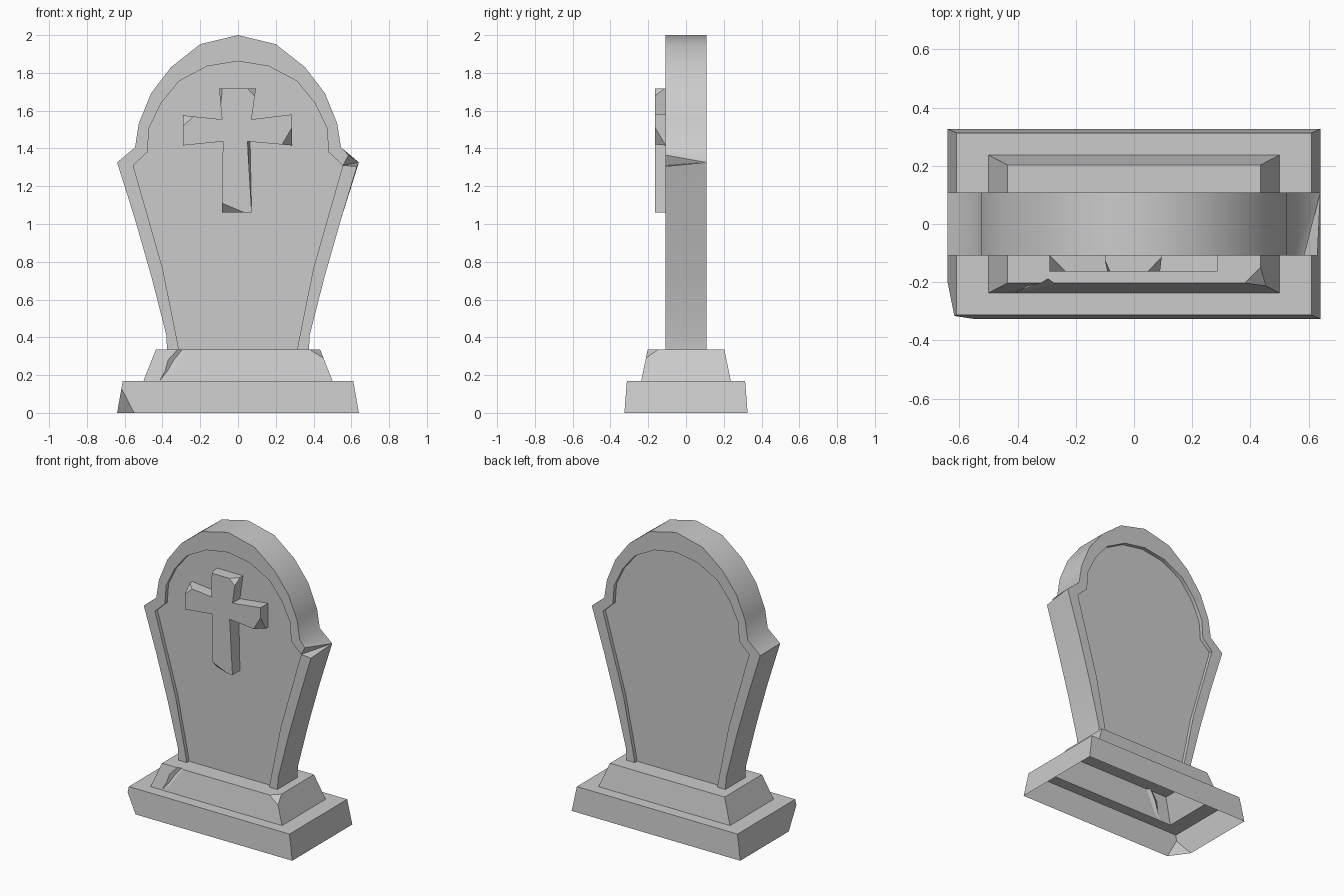
import bpy
import bmesh
from math import radians
from mathutils import Vector

cube = bpy.data.objects.get("Cube")
if cube:
    bpy.data.objects.remove(cube)

stone = bpy.data.materials.new("grey_stone")
stone.use_nodes = True
GREY = (0.6, 0.6, 0.6, 1)
stone.diffuse_color = GREY
stone.node_tree.nodes["Principled BSDF"].inputs["Base Color"].default_value = GREY


def finish(name, bm, smooth=False):
    bmesh.ops.recalc_face_normals(bm, faces=bm.faces)
    mesh = bpy.data.meshes.new(name)
    bm.to_mesh(mesh)
    bm.free()
    mesh.materials.append(stone)
    ob = bpy.data.objects.new(name, mesh)
    bpy.context.collection.objects.link(ob)
    if smooth:
        bpy.ops.object.select_all(action="DESELECT")
        ob.select_set(True)
        bpy.context.view_layer.objects.active = ob
        bpy.ops.object.shade_smooth_by_angle(angle=radians(45))
    return ob


def nearest(bm, point):
    return min(bm.verts, key=lambda v: (v.co - Vector(point)).length)


def chip(bm, corner, cuts):
    """Break off one corner; cuts are the lengths along x, y and z."""
    v = nearest(bm, corner)
    ends = []
    for e in list(v.link_edges):
        d = e.other_vert(v).co - v.co
        axis = max(range(3), key=lambda a: abs(d[a]))
        ends.append(bmesh.utils.edge_split(e, v, cuts[axis] / abs(d[axis]))[1])
    for f in list(v.link_faces):
        a, b = [p for p in ends if p in f.verts[:]]
        bmesh.utils.face_split(f, a, b)
    bmesh.ops.delete(bm, geom=[v], context="VERTS")
    bm.faces.new(ends)


def tiers(rects):
    """Stack of rectangles (half x, half y, z) joined by walls."""
    bm = bmesh.new()
    rings = [[bm.verts.new((sx * x, sy * y, z))
              for sx, sy in ((-1, -1), (1, -1), (1, 1), (-1, 1))]
             for x, y, z in rects]
    for lo, hi in zip(rings, rings[1:]):
        for i in range(4):
            j = (i + 1) % 4
            bm.faces.new((lo[i], lo[j], hi[j], hi[i]))
    return bm, rings


# Lower plinth: hollow underneath, with a broken front corner
bm, rings = tiers([(0.64, 0.326, 0), (0.61, 0.313, 0.17), (0.5, 0.237, 0.17)])
chip(bm, (-0.64, -0.326, 0), (0.09, 0.125, 0.13))
finish("lower_plinth", bm)

# Upper plinth: hollow, capped, with a chipped corner and a crack in front
bm, rings = tiers([(0.5, 0.237, 0.17), (0.435, 0.203, 0.335)])
bm.faces.new(rings[1])
chip(bm, (0.435, -0.203, 0.335), (0.055, 0.055, 0.045))


def split_at(x, row, z):
    """Add a vertex at x on the front edge that starts at the left corner."""
    v = nearest(bm, (row[0], row[1], z))
    e = max(v.link_edges, key=lambda k: k.other_vert(v).co.x - v.co.x)
    span = e.other_vert(v).co.x - v.co.x
    return bmesh.utils.edge_split(e, v, (x - v.co.x) / span)[1]


def on_front(x, z, depth=0):
    return (x, -0.237 + 0.034 * (z - 0.17) / 0.165 + depth, z)


foot = split_at(-0.415, (-0.5, -0.237), 0.17)
tops = [split_at(x, (-0.435, -0.203), 0.335) for x in (-0.275, -0.295, -0.32)]
chains = [
    [on_front(-0.36, 0.21), on_front(-0.32, 0.27)],
    [on_front(-0.375, 0.22, 0.012), on_front(-0.34, 0.28, 0.015)],
    [on_front(-0.385, 0.225), on_front(-0.37, 0.28)],
]
for top, chain in zip(tops, chains):
    face = next(f for f in foot.link_faces if top in f.verts[:])
    bmesh.utils.face_split(face, foot, top, coords=chain)
tops[1].co.y += 0.015
finish("upper_plinth", bm)

# Headstone slab: arched rim around a recessed panel on both faces
outer_half = [(0.375, 0.33), (0.38, 0.414), (0.46, 0.727), (0.545, 1.024),
              (0.64, 1.326), (0.545, 1.406), (0.525, 1.533), (0.46, 1.692),
              (0.355, 1.83), (0.2, 1.952), (0, 2.0)]
inner_half = [(0.312, 0.33), (0.328, 0.414), (0.4, 0.77), (0.475, 1.03),
              (0.555, 1.31), (0.48, 1.38), (0.47, 1.51), (0.407, 1.64),
              (0.312, 1.756), (0.164, 1.835), (0, 1.862)]
HALF, RECESS = 0.108, 0.026


def whole(half):
    return [(-x, z) for x, z in half] + half[-2::-1]


bm = bmesh.new()


def row(points, y):
    return [bm.verts.new((x, y, z)) for x, z in points]


outline, inset = whole(outer_half), whole(inner_half)
count = len(outline)
shoulder = count - 5
edges = {}
for side in (-1, 1):
    start = row(outline, side * HALF)
    end = list(start)
    rim = row(inset, side * HALF)
    floor = row(inset, side * (HALF - RECESS))
    if side < 0:
        # the front shoulder tip is broken away
        bm.verts.remove(start[shoulder])
        start[shoulder], end[shoulder] = row([(0.63, 1.305), (0.585, 1.365)], -HALF)
        broken = (start[shoulder], end[shoulder], rim[shoulder])
    for i in range(count - 1):
        bm.faces.new((start[i], end[i + 1], rim[i + 1], rim[i]))
        bm.faces.new((rim[i], rim[i + 1], floor[i + 1], floor[i]))
    bm.faces.new(floor)
    edges[side] = (start, end)
for i in range(count - 1):
    (fs, fe), (bs, be) = edges[-1], edges[1]
    bm.faces.new((fs[i], fe[i + 1], be[i + 1], bs[i]))
low, high, inner = broken
tip = edges[1][0][shoulder]
bm.faces.new((low, inner, tip))
bm.faces.new((inner, high, tip))
finish("headstone_slab", bm, smooth=True)

# Raised cross with worn corners
profile = [(-0.1, 1.718), (0.095, 1.718), (0.072, 1.554), (0.286, 1.58),
           (0.286, 1.416), (0.064, 1.437), (0.072, 1.06), (-0.085, 1.06),
           (-0.08, 1.437), (-0.29, 1.416), (-0.29, 1.575), (-0.085, 1.554)]
FRONT = -0.163
bm = bmesh.new()
front, back = row(profile, FRONT), row(profile, RECESS - HALF)
bm.faces.new(front)
bm.faces.new(back)
for i in range(len(profile)):
    j = (i + 1) % len(profile)
    bm.faces.new((front[i], front[j], back[j], back[i]))
front[5].co.x -= 0.014
for corner, cuts in (
        (0, (0.017, 0.04, 0.09)),
        (1, (0.047, 0.05, 0.04)),
        (4, (0.053, 0.055, 0.095)),
        (7, (0.12, 0.05, 0.05)),
        (10, (0.055, 0.055, 0.055))):
    x, z = profile[corner]
    chip(bm, (x, FRONT, z), cuts)
finish("cross", bm)
